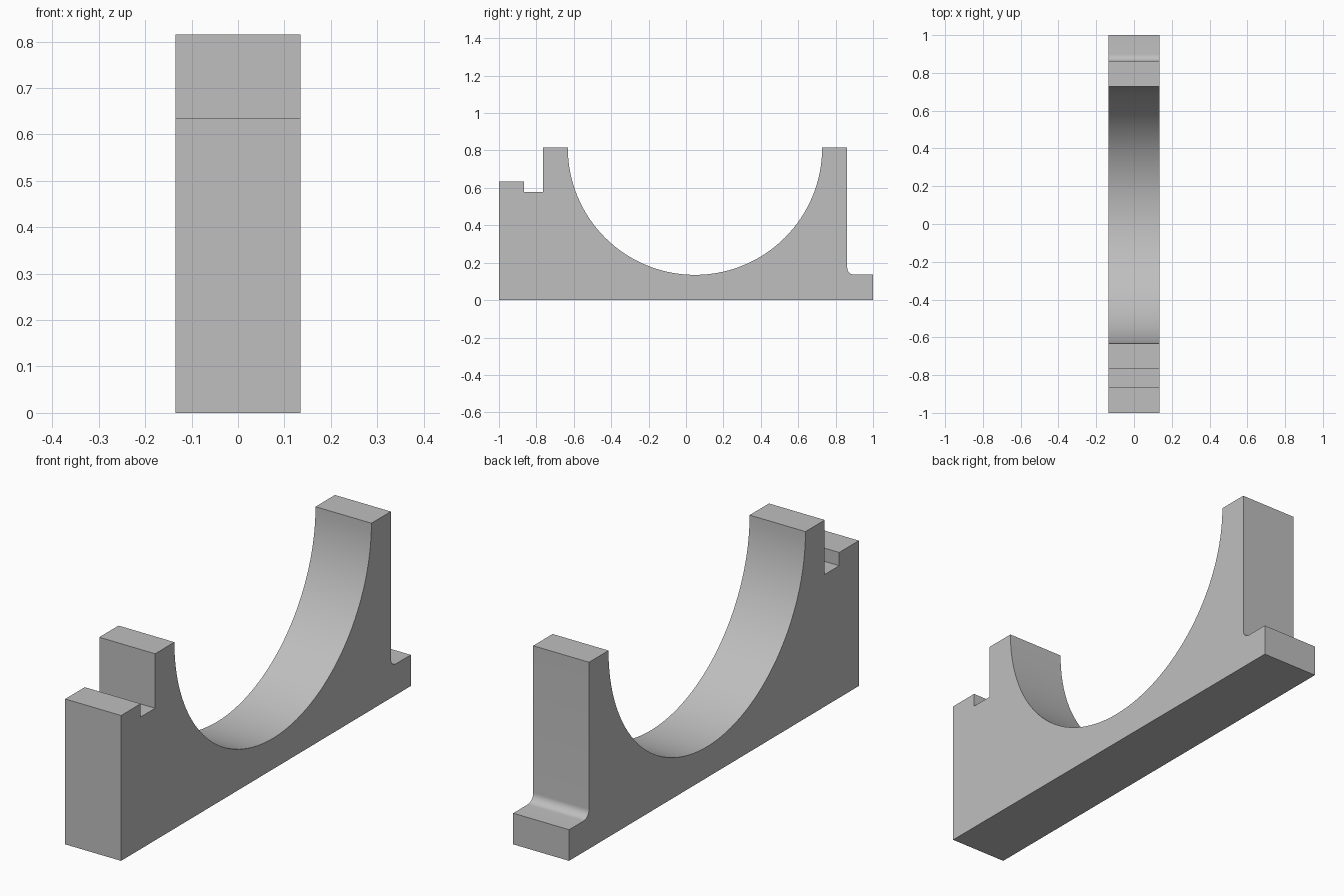
import bpy
import bmesh
from math import cos, sin, radians

cube = bpy.data.objects.get("Cube")
if cube:
    bpy.data.objects.remove(cube, do_unlink=True)

HALF_WIDTH = 0.135
TOP = 0.815


def arc(cy, cz, radius, start, end, steps):
    """Points (y, z) along a circular arc, angles in degrees."""
    angles = [radians(start + (end - start) * i / steps) for i in range(steps + 1)]
    return [(cy + radius * cos(a), cz + radius * sin(a)) for a in angles]


# Plain grey material
grey = bpy.data.materials.new("plain_grey")
grey.use_nodes = True
colour = (0.52, 0.52, 0.52, 1)
grey.diffuse_color = colour
grey.node_tree.nodes["Principled BSDF"].inputs["Base Color"].default_value = colour

# Side outline: front block, notch, front post, cradle, back post, filleted foot
outline = [(-1, 0), (-1, 0.635), (-0.865, 0.635), (-0.865, 0.577),
           (-0.765, 0.577), (-0.765, TOP)]
outline += arc(0.048, TOP, 0.68, 180, 360, 64)
outline += [(0.862, TOP)]
outline += arc(0.899, 0.173, 0.037, 180, 270, 10)
outline += [(1, 0.136), (1, 0)]

# Extrude the outline across the width
bm = bmesh.new()
side = bm.faces.new([bm.verts.new((-HALF_WIDTH, y, z)) for y, z in outline])
extruded = bmesh.ops.extrude_face_region(bm, geom=[side], use_keep_orig=True)
moved = [v for v in extruded["geom"] if isinstance(v, bmesh.types.BMVert)]
bmesh.ops.translate(bm, verts=moved, vec=(2 * HALF_WIDTH, 0, 0))
bmesh.ops.recalc_face_normals(bm, faces=bm.faces)

mesh = bpy.data.meshes.new("cradle_bracket")
bm.to_mesh(mesh)
bm.free()
mesh.materials.append(grey)
bracket = bpy.data.objects.new("cradle_bracket", mesh)
bpy.context.collection.objects.link(bracket)

# Smooth the curved surfaces, keep the corners crisp
bpy.ops.object.select_all(action="DESELECT")
bracket.select_set(True)
bpy.context.view_layer.objects.active = bracket
bpy.ops.object.shade_smooth_by_angle(angle=radians(20))
